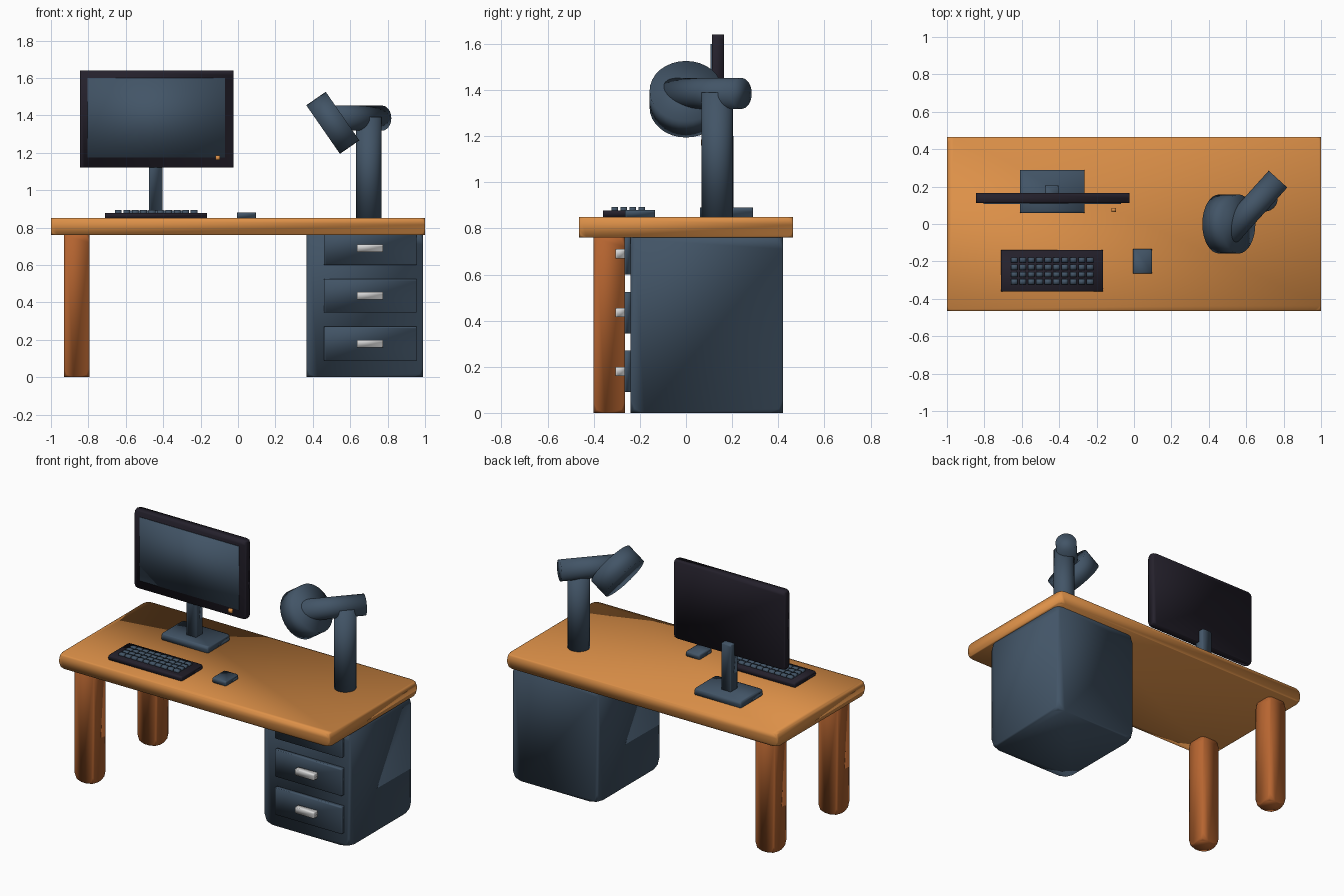
import bpy
from mathutils import Vector

if "Cube" in bpy.data.objects:
    bpy.data.objects.remove(bpy.data.objects["Cube"], do_unlink=True)


def material(name, rgb):
    mat = bpy.data.materials.new(name)
    mat.use_nodes = True
    mat.diffuse_color = (*rgb, 1)
    mat.node_tree.nodes["Principled BSDF"].inputs["Base Color"].default_value = (*rgb, 1)
    return mat


wood = material("light_wood", (0.72, 0.28, 0.065))
leg_wood = material("dark_wood", (0.47, 0.13, 0.03))
slate = material("slate_blue", (0.055, 0.09, 0.135))
black = material("soft_black", (0.018, 0.015, 0.025))
silver = material("silver", (0.7, 0.7, 0.7))


def finish(obj, name, mat):
    obj.name = name
    obj.data.materials.append(mat)
    bpy.ops.object.shade_smooth()
    return obj


def box(name, mat, x, y, z, corner=0.0):
    """Block between (min, max) pairs, with its corners clipped."""
    spans = (x, y, z)
    bpy.ops.mesh.primitive_cube_add(size=1, location=[(a + b) / 2 for a, b in spans])
    obj = bpy.context.object
    obj.scale = [b - a for a, b in spans]
    bpy.ops.object.transform_apply(location=False, rotation=False, scale=True)
    if corner:
        bevel = obj.modifiers.new("clipped_corners", "BEVEL")
        bevel.affect = "VERTICES"
        bevel.width = corner
        bevel.segments = 2
        bevel.limit_method = "NONE"
    return finish(obj, name, mat)


def rod(name, mat, start, end, radius):
    """Cylinder from start to end."""
    start, end = Vector(start), Vector(end)
    axis = end - start
    bpy.ops.mesh.primitive_cylinder_add(vertices=32, radius=radius, depth=axis.length,
                                        location=(start + end) / 2)
    obj = bpy.context.object
    obj.rotation_euler = axis.to_track_quat("Z", "Y").to_euler()
    return finish(obj, name, mat)


# Desk top and the two legs
box("desk_top", wood, (-1, 1), (-0.465, 0.465), (0.76, 0.85), 0.035)
for side, y in (("front", -0.333), ("back", 0.333)):
    box(side + "_leg", leg_wood, (-0.93, -0.795), (y - 0.068, y + 0.068), (0, 0.77), 0.05)

# Cabinet with three drawers
box("cabinet", slate, (0.365, 0.99), (-0.24, 0.42), (0, 0.77), 0.06)
for i in range(3):
    z = 0.18 + 0.255 * i
    box(f"drawer_{i}", slate, (0.46, 0.955), (-0.267, -0.235), (z - 0.09, z + 0.09), 0.01)
    box(f"drawer_handle_{i}", silver, (0.635, 0.775), (-0.305, -0.26), (z - 0.02, z + 0.02), 0.01)

# Monitor
box("monitor_base", slate, (-0.61, -0.265), (0.06, 0.29), (0.845, 0.89), 0.018)
box("monitor_neck", slate, (-0.475, -0.405), (0.135, 0.205), (0.88, 1.2), 0.01)
box("monitor_body", black, (-0.845, -0.025), (0.112, 0.165), (1.12, 1.64), 0.025)
box("monitor_screen", slate, (-0.805, -0.07), (0.106, 0.114), (1.175, 1.6))
box("power_button", wood, (-0.12, -0.095), (0.065, 0.085), (1.16, 1.185))

# Keyboard and mouse
box("keyboard", black, (-0.71, -0.165), (-0.36, -0.14), (0.848, 0.878), 0.012)
for row in range(4):
    for col in range(10):
        x, y = -0.64 + 0.045 * col, -0.309 + 0.039 * row
        box(f"key_{row}_{col}", slate, (x - 0.018, x + 0.018), (y - 0.014, y + 0.014),
            (0.87, 0.893))
box("mouse", slate, (-0.005, 0.095), (-0.265, -0.135), (0.848, 0.88), 0.012)

# Desk lamp
rod("lamp_post", slate, (0.70, 0.135, 0.845), (0.70, 0.135, 1.39), 0.068)
arm_start = Vector((0.77, 0.24, 1.385))
rod("lamp_arm", slate, arm_start, arm_start + 0.42 * Vector((-0.67, -0.74, 0)), 0.067)
head_centre, head_half = Vector((0.507, 0, 1.36)), Vector((0.052, 0, 0.036))
rod("lamp_head", slate, head_centre - head_half, head_centre + head_half, 0.158)
